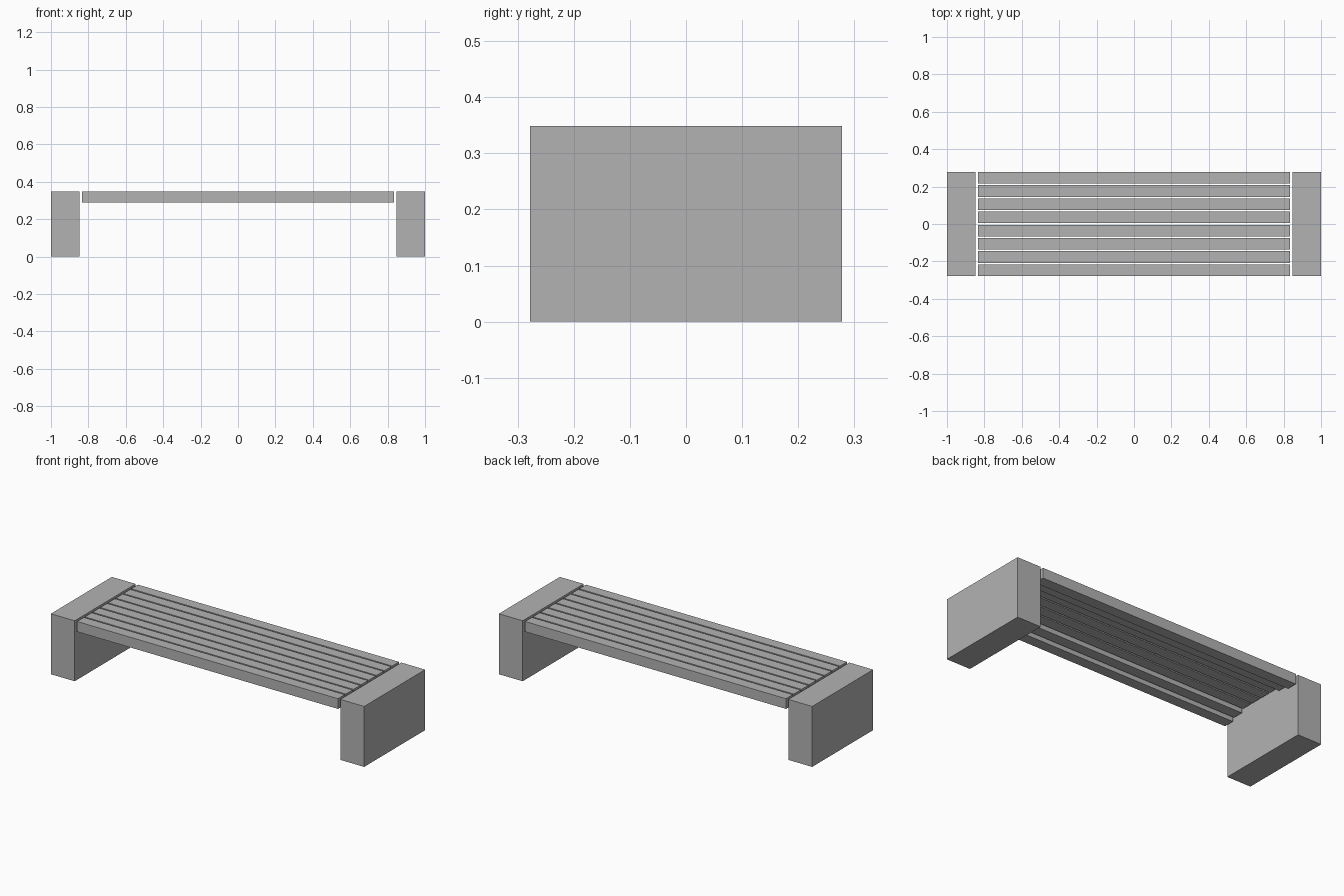
import bpy

cube = bpy.data.objects.get("Cube")
if cube:
    bpy.data.objects.remove(cube, do_unlink=True)

# Single plain grey finish
grey = bpy.data.materials.new("plain_grey")
grey.use_nodes = True
colour = (0.45, 0.45, 0.45, 1)
grey.diffuse_color = colour
grey.node_tree.nodes["Principled BSDF"].inputs["Base Color"].default_value = colour


def box(name, low, high):
    """Add a box between two opposite corners."""
    centre = [(a + b) / 2 for a, b in zip(low, high)]
    bpy.ops.mesh.primitive_cube_add(size=1, location=centre)
    part = bpy.context.object
    part.name = name
    part.scale = [b - a for a, b in zip(low, high)]
    bpy.ops.object.transform_apply(location=False, rotation=False, scale=True)
    part.data.materials.append(grey)
    return part


HEIGHT = 0.349
HALF_DEPTH = 0.278
LEG_INNER = 0.848
SLAT_END = 0.833
SLAT_WIDTH = 0.062
SLAT_COUNT = 8

# Solid block legs
box("right_leg", (-1, -HALF_DEPTH, 0), (-LEG_INNER, HALF_DEPTH, HEIGHT))
box("left_leg", (LEG_INNER, -HALF_DEPTH, 0), (1, HALF_DEPTH, HEIGHT))

# Seat slats share a flush top and get thinner towards the middle
pitch = (2 * HALF_DEPTH - SLAT_WIDTH) / (SLAT_COUNT - 1)
edge_thickness = (0.059, 0.040, 0.020)
for i in range(SLAT_COUNT):
    from_edge = min(i, SLAT_COUNT - 1 - i)
    thickness = edge_thickness[min(from_edge, 2)]
    y = -HALF_DEPTH + i * pitch
    box(f"seat_slat_{i + 1}", (-SLAT_END, y, HEIGHT - thickness),
        (SLAT_END, y + SLAT_WIDTH, HEIGHT))
